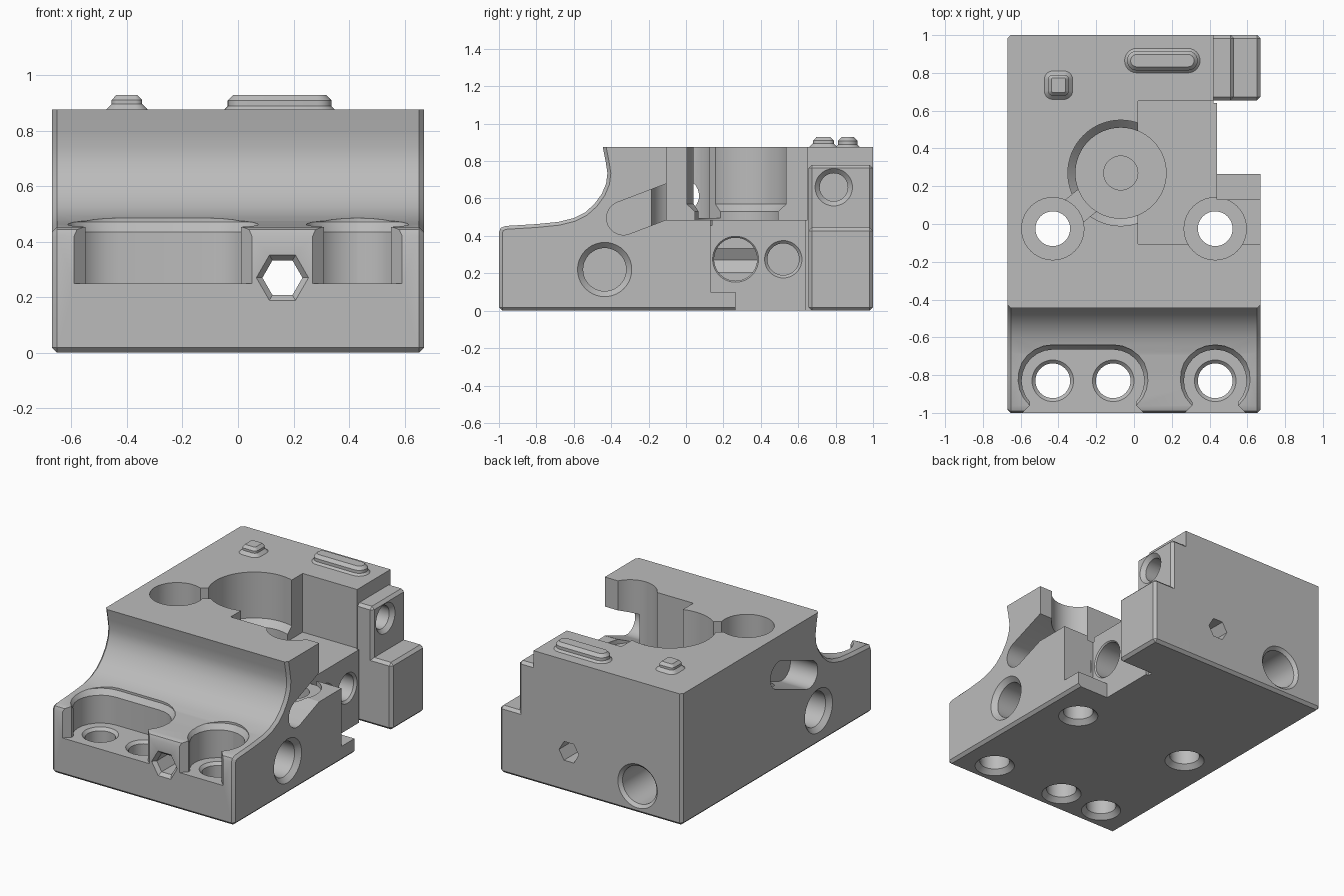
import bpy
import bmesh
from math import pi, cos, sin, atan2
from mathutils import Vector

if "Cube" in bpy.data.objects:
    bpy.data.objects.remove(bpy.data.objects["Cube"], do_unlink=True)

gray = bpy.data.materials.new("plain gray")
gray.use_nodes = True
gray.diffuse_color = (0.5, 0.5, 0.5, 1)
gray.node_tree.nodes["Principled BSDF"].inputs["Base Color"].default_value = (0.5, 0.5, 0.5, 1)


def finish(bm, name):
    bmesh.ops.recalc_face_normals(bm, faces=bm.faces[:])
    mesh = bpy.data.meshes.new(name)
    bm.to_mesh(mesh)
    bm.free()
    mesh.materials.append(gray)
    obj = bpy.data.objects.new(name, mesh)
    bpy.context.collection.objects.link(obj)
    return obj


def loft(rings, name="cutter"):
    """Closed solid through rings of equal point count."""
    bm = bmesh.new()
    loops = [[bm.verts.new(p) for p in ring] for ring in rings]
    n = len(loops[0])
    for low, high in zip(loops, loops[1:]):
        for i in range(n):
            j = (i + 1) % n
            bm.faces.new((low[i], low[j], high[j], high[i]))
    bm.faces.new(loops[0])
    bm.faces.new(loops[-1])
    return finish(bm, name)


def lathe(origin, axis, steps, sides=40):
    """Solid of revolution; steps are (radius, distance along axis)."""
    turn = Vector(axis).to_track_quat('Z', 'Y')
    return loft([[Vector(origin) + turn @ Vector((r * cos(2 * pi * i / sides), r * sin(2 * pi * i / sides), t))
                  for i in range(sides)] for r, t in steps])


def rounded(points, r, seg=12):
    """Outline at distance r around a counterclockwise polygon or a segment."""
    out = []
    n = len(points)
    for i, (x, y) in enumerate(points):
        px, py = points[i - 1]
        nx, ny = points[(i + 1) % n]
        a = atan2(y - py, x - px)
        span = (atan2(ny - y, nx - x) - a) % (2 * pi)
        for k in range(seg + 1):
            ang = a - pi / 2 + span * k / seg
            out.append((x + r * cos(ang), y + r * sin(ang)))
    return out


def upright(points, steps, name="cutter"):
    return loft([[(x, y, z) for x, y in rounded(points, r)] for r, z in steps], name)


def box(x0, x1, y0, y1, z0, z1, bevel=0):
    obj = loft([[(x0, y0, z), (x1, y0, z), (x1, y1, z), (x0, y1, z)] for z in (z0, z1)])
    if bevel:
        bm = bmesh.new()
        bm.from_mesh(obj.data)
        bmesh.ops.bevel(bm, geom=bm.edges[:], offset=bevel, segments=1, affect='EDGES')
        bm.to_mesh(obj.data)
        bm.free()
    return obj


def combine(tool, operation='DIFFERENCE'):
    mod = body.modifiers.new("combine", 'BOOLEAN')
    mod.operation = operation
    mod.solver = 'EXACT'
    mod.object = tool
    bpy.context.view_layer.objects.active = body
    bpy.ops.object.modifier_apply(modifier=mod.name)
    bpy.data.objects.remove(tool, do_unlink=True)


def hole(origin, axis, r, depth, chamfer=0.03, sides=40):
    combine(lathe(origin, axis, [(r + chamfer + 0.02, -0.02), (r, chamfer), (r, depth)], sides))


# Main block: side profile with a concave front, pulled across the width
W, TOP = 0.67, 0.875
profile = [(1, 0), (1, TOP), (-0.445, TOP), (-0.43, 0.8), (-0.42, 0.735), (-0.427, 0.68), (-0.45, 0.625),
           (-0.49, 0.57), (-0.54, 0.525), (-0.6, 0.495), (-0.68, 0.475), (-0.8, 0.463),
           (-0.965, 0.453), (-0.99, 0.443), (-1, 0.42), (-1, 0)]
body = loft([[(x, y, z) for y, z in profile] for x in (-W, W)], "body")
bm = bmesh.new()
bm.from_mesh(body.data)
edges = []
for e in bm.edges:
    a, b = (v.co for v in e.verts)
    across = abs(a.x - b.x) > 0.1
    if (across and a.z < 0.01) or (not across and min(a.z, b.z) < TOP - 0.01):
        edges.append(e)
bmesh.ops.bevel(bm, geom=edges, offset=0.018, segments=1, affect='EDGES')
bm.to_mesh(body.data)
bm.free()

# Open bay on the left half, side notch and bottom ledge
combine(box(0.02, 0.8, -0.105, 0.65, 0.485, 1))
combine(box(0.44, 0.8, 0.13, 0.7, 0.1, 0.6))
combine(box(0.44, 0.8, 0.265, 0.7, -0.1, 0.3))

# Stepped rear corner
combine(box(0.42, 0.8, 0.64, 1.1, -0.1, 1))
combine(box(0.3, W, 0.655, 1, 0, 0.445, 0.018), 'UNION')
combine(box(0.3, 0.53, 0.655, 1, 0.3, 0.78, 0.018), 'UNION')

# Round central pocket, screw pockets and the neck between them
combine(lathe((-0.07, 0.27, 1), (0, 0, -1),
              [(0.28, 0), (0.28, 0.43), (0.24, 0.47), (0.24, 0.55), (0.09, 0.55), (0.09, 0.56)], 64))
for x in (-0.43, 0.43):
    combine(lathe((x, -0.025, 1), (0, 0, -1), [(0.165, 0), (0.165, 0.545)]))
combine(upright([(-0.43, -0.025), (-0.07, 0.27)], [(0.075, 0.495), (0.075, 1)]))

# Front screw recesses, open and flared towards the front
for a, b in ((-0.43, -0.11), (0.429, 0.431)):
    combine(upright([(a, -0.83), (b, -0.83)], [(0.165, 0.25), (0.165, 0.435), (0.19, 0.47), (0.19, 0.7)]))
    l, r = a - 0.12, b + 0.12
    mouth = [(l, -0.8), (l, -0.96), (l - 0.09, -1.05), (r + 0.09, -1.05), (r, -0.96), (r, -0.8)]
    combine(loft([[(x, y, z) for x, y in mouth] for z in (0.25, 0.7)]))

# Vertical screw holes
for x, y in ((-0.43, -0.025), (0.43, -0.025), (-0.43, -0.83), (-0.11, -0.83), (0.43, -0.83)):
    hole((x, y, 0), (0, 0, 1), 0.092, 0.65)
for x in (-0.43, -0.11, 0.43):
    hole((x, -0.83, 0.25), (0, 0, -1), 0.08, 0.05)

# Slanted slots and round bores on both sides
for s in (-1, 1):
    outline = rounded([(-0.335, 0.495), (-0.02, 0.615)], 0.09)
    combine(loft([[(s * x, y, z) for y, z in outline] for x in (0.47, 0.75)]))
    hole((s * W, -0.435, 0.22), (-s, 0, 0), 0.115, 0.4)

# Bores in the notch wall, the rear step and the back
hole((0.44, 0.265, 0.275), (-1, 0, 0), 0.115, 0.3, 0.008)
hole((0.44, 0.52, 0.275), (-1, 0, 0), 0.085, 0.15, 0.015)
hole((0.53, 0.79, 0.66), (-1, 0, 0), 0.075, 0.15, 0.025)
hole((-0.345, 1, 0.18), (0, -1, 0), 0.125, 0.5, 0.02)

# Hexagonal passage from front to back
hole((0.16, -1, 0.27), (0, 1, 0), 0.072, 2.1, 0.022, 6)

# Raised buttons on the top
h = 0.03
square_button = upright(
    [(-0.4 - h, 0.735 - h), (-0.4 + h, 0.735 - h), (-0.4 + h, 0.735 + h), (-0.4 - h, 0.735 + h)],
    [(0.045, 0.86), (0.045, 0.875), (0.025, 0.895), (0.025, 0.91), (0.008, 0.928)], "square_button")
long_button = upright(
    [(0.015, 0.865), (0.285, 0.865)],
    [(0.065, 0.86), (0.065, 0.875), (0.052, 0.888), (0.052, 0.908), (0.033, 0.928)], "long_button")

# Smooth the round walls, keep edges sharp
bpy.ops.object.select_all(action='DESELECT')
for obj in (body, square_button, long_button):
    obj.select_set(True)
bpy.context.view_layer.objects.active = body
bpy.ops.object.shade_smooth_by_angle(angle=0.42)
